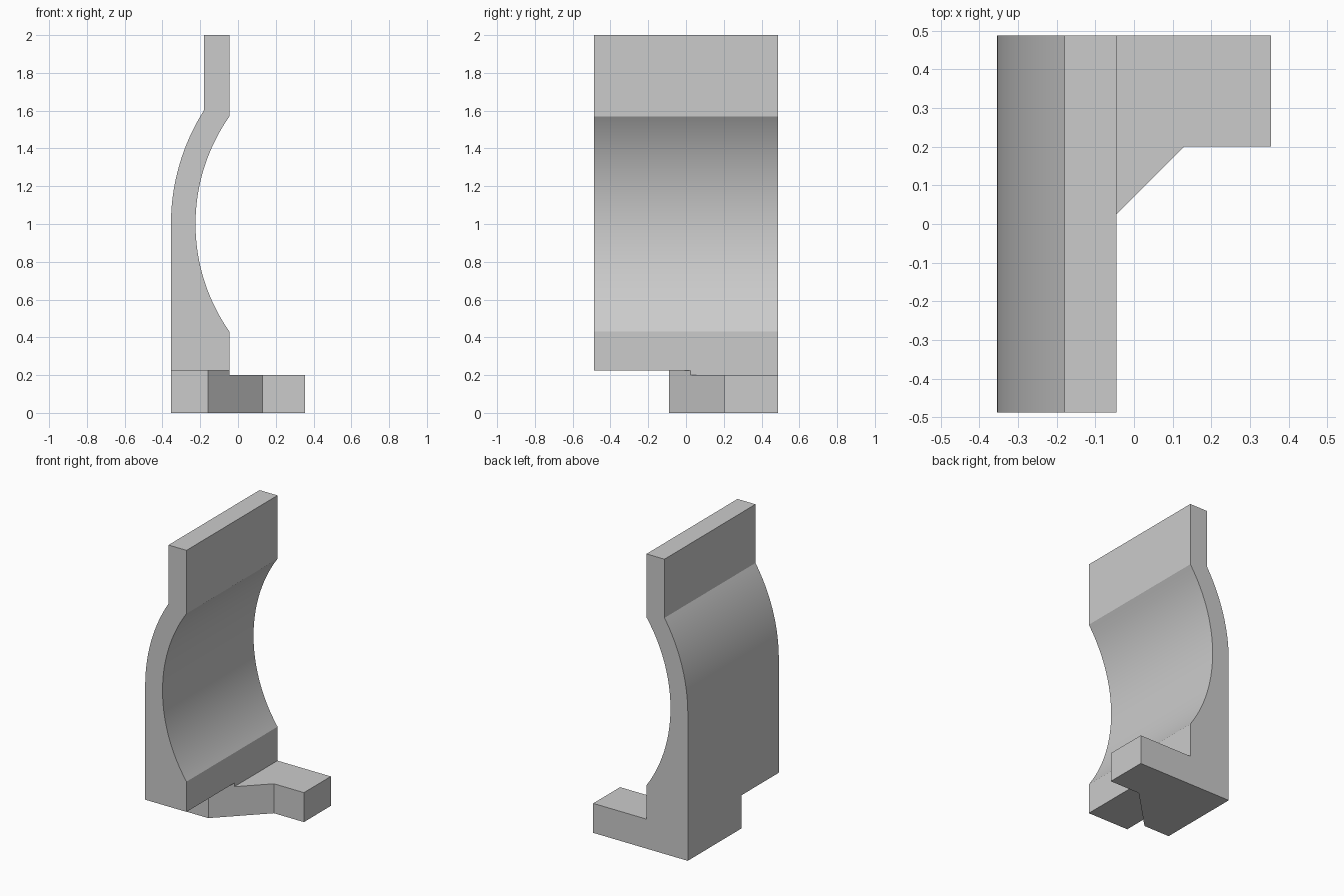
import bpy, bmesh, math
from mathutils import Vector

if "Cube" in bpy.data.objects:
    bpy.data.objects.remove(bpy.data.objects["Cube"], do_unlink=True)

grey = bpy.data.materials.new("plain_grey")
grey.use_nodes = True
colour = (0.6, 0.6, 0.6, 1)
grey.diffuse_color = colour
grey.node_tree.nodes["Principled BSDF"].inputs["Base Color"].default_value = colour

BACK, LEFT, FACE, RIM = 0.488, -0.355, -0.045, -0.18
WALL_BASE, FOOT_TOP = 0.225, 0.2


def prism(name, points, sweep):
    """Extrude a closed planar outline along a vector."""
    bm = bmesh.new()
    face = bm.faces.new([bm.verts.new(p) for p in points])
    result = bmesh.ops.extrude_face_region(bm, geom=[face], use_keep_orig=True)
    moved = [v for v in result["geom"] if isinstance(v, bmesh.types.BMVert)]
    bmesh.ops.translate(bm, verts=moved, vec=Vector(sweep))
    bmesh.ops.recalc_face_normals(bm, faces=bm.faces)
    mesh = bpy.data.meshes.new(name)
    bm.to_mesh(mesh)
    bm.free()
    mesh.materials.append(grey)
    obj = bpy.data.objects.new(name, mesh)
    bpy.context.collection.objects.link(obj)
    return obj


def arc(radius, start, end, steps):
    """Points on a circle around the shared centre of the bend."""
    angles = [start + (end - start) * i / steps for i in range(steps + 1)]
    return [(CENTRE - radius * math.cos(a), 1 + radius * math.sin(a)) for a in angles]


# Curved wall: concentric arcs inside and outside, flat strip on top
INNER = 0.9925
CENTRE = INNER - 0.225
OUTER = CENTRE - LEFT
inner_end = math.acos((CENTRE - FACE) / INNER)
outer_end = math.acos((CENTRE - RIM) / OUTER)
profile = [(LEFT, WALL_BASE), (FACE, WALL_BASE)]
profile += arc(INNER, -inner_end, inner_end, 48)
profile += [(FACE, 2), (RIM, 2)]
profile += arc(OUTER, outer_end, 0, 28)
wall = prism("curved_wall", [(x, -BACK, z) for x, z in profile], (0, 2 * BACK, 0))

# Foot with a slanted front edge, and the pad joining it to the wall
foot_plan = [(LEFT, BACK), (0.355, BACK), (0.355, 0.2), (0.13, 0.2),
             (-0.16, -0.09), (LEFT, -0.09)]
foot = prism("foot", [(x, y, 0) for x, y in foot_plan], (0, 0, FOOT_TOP))
pad_plan = [(LEFT, BACK), (FACE, BACK), (FACE, 0.025), (-0.16, -0.09), (LEFT, -0.09)]
pad = prism("pad", [(x, y, 0) for x, y in pad_plan], (0, 0, WALL_BASE + 0.05))

# Fuse the parts into one solid bracket
bpy.context.view_layer.objects.active = wall
for part in (pad, foot):
    fuse = wall.modifiers.new("fuse", "BOOLEAN")
    fuse.operation = "UNION"
    fuse.solver = "EXACT"
    fuse.object = part
    bpy.ops.object.modifier_apply(modifier=fuse.name)
    bpy.data.objects.remove(part, do_unlink=True)
wall.name = "bracket"

bpy.ops.object.select_all(action="DESELECT")
wall.select_set(True)
bpy.ops.object.shade_smooth_by_angle(angle=math.radians(20))
